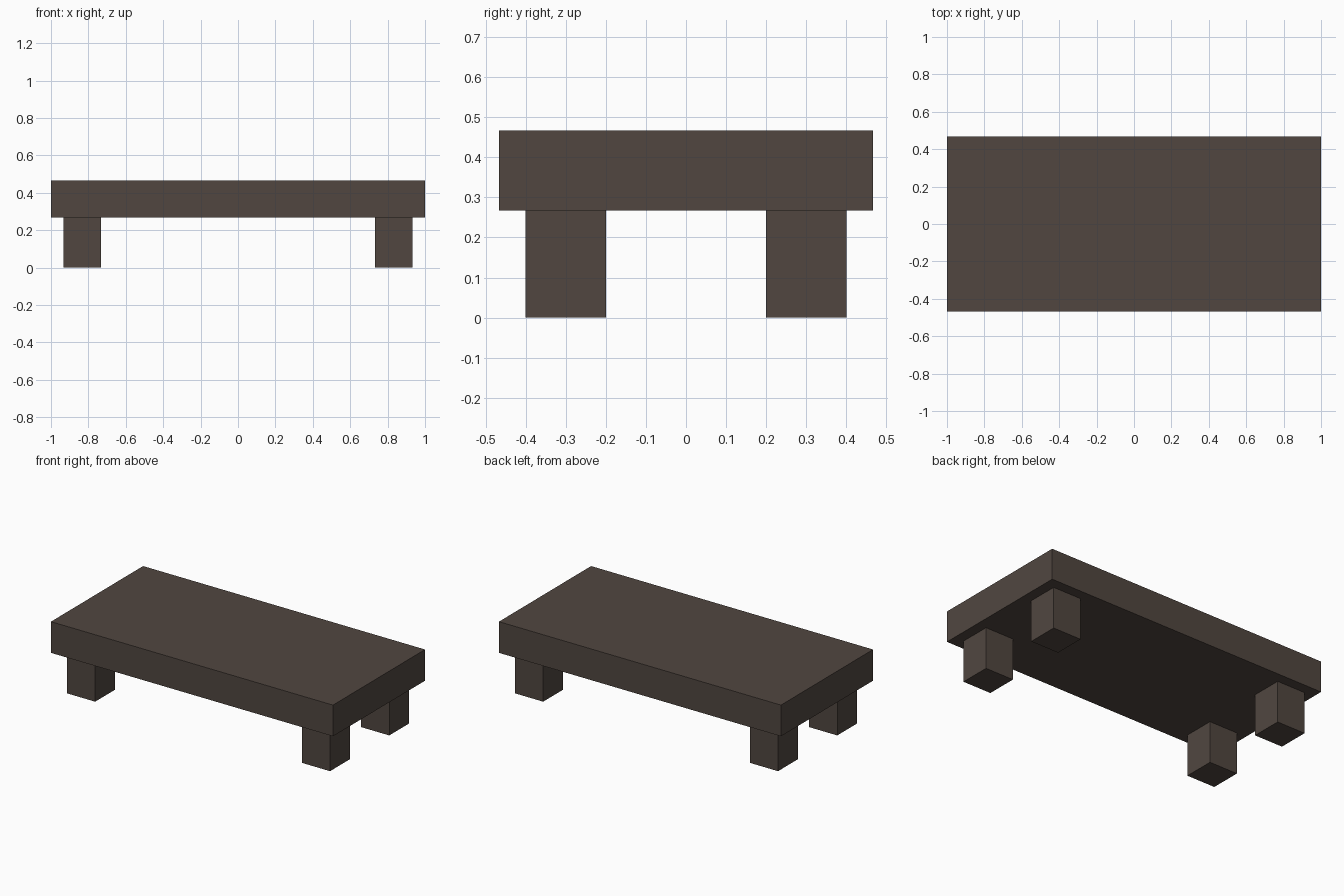
import bpy
import bmesh
from mathutils import Matrix, Vector

cube = bpy.data.objects.get("Cube")
if cube:
    bpy.data.objects.remove(cube, do_unlink=True)

# Dark wood material
COLOUR = (0.082, 0.062, 0.051, 1.0)
wood = bpy.data.materials.new("dark_brown_wood")
wood.use_nodes = True
wood.diffuse_color = COLOUR
bsdf = next(n for n in wood.node_tree.nodes if n.type == 'BSDF_PRINCIPLED')
bsdf.inputs["Base Color"].default_value = COLOUR
bsdf.inputs["Roughness"].default_value = 0.8


def box(name, centre, size):
    """Flat-shaded box with its origin at its centre."""
    mesh = bpy.data.meshes.new(name)
    bm = bmesh.new()
    bmesh.ops.create_cube(bm, size=1.0, matrix=Matrix.Diagonal((*size, 1.0)))
    bm.to_mesh(mesh)
    bm.free()
    mesh.materials.append(wood)
    obj = bpy.data.objects.new(name, mesh)
    obj.location = Vector(centre)
    bpy.context.collection.objects.link(obj)
    return obj


LEG_HEIGHT = 0.267
TOP_THICKNESS = 0.2
LEG_WIDTH = 0.2

# Table top slab
box("table_top", (0, 0, LEG_HEIGHT + TOP_THICKNESS / 2),
    (2.0, 0.933, TOP_THICKNESS))

# Four square legs, inset from the corners
for side, sx in (("left", 1), ("right", -1)):
    for end, sy in (("front", -1), ("back", 1)):
        box(f"{end}_{side}_leg", (sx * 0.833, sy * 0.3, LEG_HEIGHT / 2),
            (LEG_WIDTH, LEG_WIDTH, LEG_HEIGHT))
